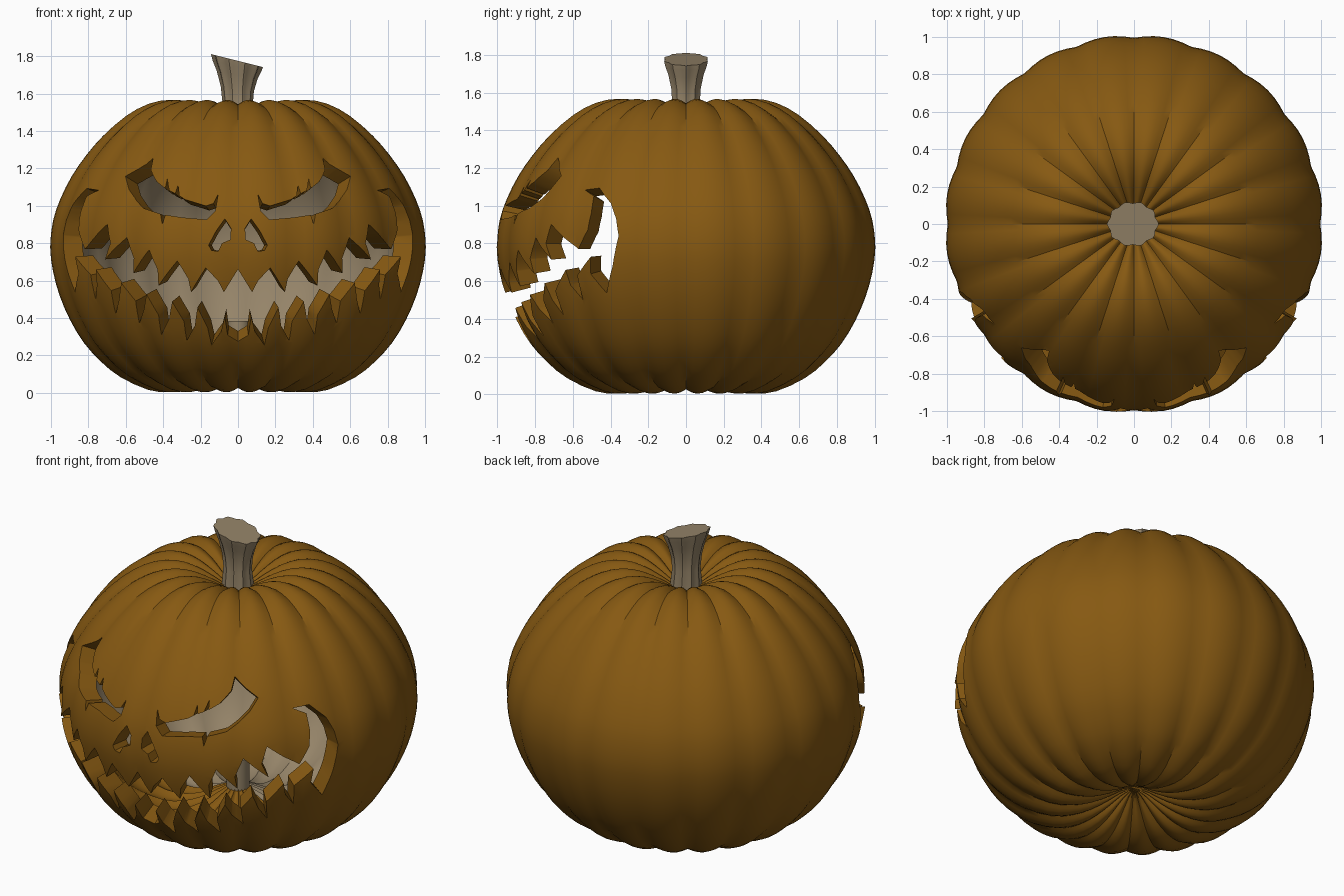
import bpy, bmesh, math
from mathutils import Vector, geometry

if "Cube" in bpy.data.objects:
    bpy.data.objects.remove(bpy.data.objects["Cube"])

CENTRE = Vector((0, 0, 0.78))


def material(name, rgb):
    m = bpy.data.materials.new(name)
    m.diffuse_color = (*rgb, 1)
    m.use_nodes = True
    m.node_tree.nodes["Principled BSDF"].inputs["Base Color"].default_value = m.diffuse_color
    return m


ORANGE = material("pumpkin_orange", (0.24, 0.1, 0.006))
TAN = material("dry_tan", (0.3, 0.23, 0.14))


def make_object(name, bm, mats):
    me = bpy.data.meshes.new(name)
    bm.to_mesh(me)
    bm.free()
    ob = bpy.data.objects.new(name, me)
    bpy.context.collection.objects.link(ob)
    for m in mats:
        me.materials.append(m)
    return ob


def smooth(ob, degrees):
    bpy.ops.object.select_all(action='DESELECT')
    ob.select_set(True)
    bpy.context.view_layer.objects.active = ob
    bpy.ops.object.shade_smooth_by_angle(angle=math.radians(degrees))


def loft(bm, rings, flip=False):
    """Skin closed rings and cap both ends."""
    vs = [[bm.verts.new(p) for p in ring] for ring in rings]
    faces = []
    for a, b in zip(vs, vs[1:]):
        n = len(a)
        for i in range(n):
            j = (i + 1) % n
            faces.append(bm.faces.new((a[i], a[j], b[j], b[i])))
    faces.append(bm.faces.new(vs[0][::-1]))
    faces.append(bm.faces.new(vs[-1]))
    if flip:
        bmesh.ops.reverse_faces(bm, faces=faces)
    return faces


# Body profile (radius, height), bottom to top
PROFILE = [(.03, .14), (.08, .12), (.15, .075), (.25, .027), (.36, .004), (.48, .016),
           (.63, .085), (.73, .165), (.82, .265), (.895, .39), (.95, .52), (.985, .65),
           (1, .78), (.985, .92), (.945, 1.04), (.885, 1.16), (.81, 1.27), (.72, 1.375),
           (.6, 1.48), (.48, 1.545), (.36, 1.567), (.25, 1.545), (.15, 1.495),
           (.08, 1.45), (.03, 1.43)]


def refine(pts, steps=2):
    """Catmull-Rom smoothing of the profile."""
    out = []
    for i in range(len(pts) - 1):
        p0, p1, p2, p3 = [Vector(pts[min(max(k, 0), len(pts) - 1)]) for k in range(i - 1, i + 3)]
        for s in range(steps):
            t = s / steps
            out.append(0.5 * (2 * p1 + (p2 - p0) * t + (2 * p0 - 5 * p1 + 4 * p2 - p3) * t * t
                              + (3 * p1 - p0 - 3 * p2 + p3) * t ** 3))
    return out + [Vector(pts[-1])]


FINE = refine(PROFILE)


def radius_at(z):
    for (r0, z0), (r1, z1) in zip(PROFILE[4:20], PROFILE[5:21]):
        if z0 <= z <= z1:
            return r0 + (r1 - r0) * (z - z0) / (z1 - z0)
    return 0.4


def shell_rings(scale, segments=120):
    """Twenty-lobed rings of the pumpkin, scaled about its centre."""
    rings = []
    for r, z in FINE:
        depth = (.016 + .022 * max(0, 1 - r)) * min(1, r / .15)
        ring = []
        for i in range(segments):
            a = 2 * math.pi * i / segments
            k = scale * (1 - depth * (1 - abs(math.sin(10 * a))))
            p = Vector((1.012 * r * math.cos(a), 1.012 * r * math.sin(a), z))
            ring.append(CENTRE + (p - CENTRE) * k)
        rings.append(ring)
    return rings


# Hollow pumpkin: outer skin and lighter inner wall
bm = bmesh.new()
loft(bm, shell_rings(1.0))
for f in loft(bm, shell_rings(0.89), flip=True):
    c = f.calc_center_median()
    f.material_index = 0 if (c.z < .3 and c.y < 0) else 1
pumpkin = make_object("pumpkin_shell", bm, [ORANGE, TAN])


def carve(name, outline):
    """Cut a front-view outline (x, z) through the wall, towards the centre."""
    pts = [Vector((math.asin(max(-1, min(1, x / radius_at(z)))), z)) for x, z in outline]
    loop = []
    for a, b in zip(pts, pts[1:] + pts[:1]):
        n = max(1, math.ceil((b - a).length / .07))
        loop += [a.lerp(b, i / n) for i in range(n)]
    if sum(a.cross(b) for a, b in zip(loop, loop[1:] + loop[:1])) < 0:
        loop.reverse()
    n = len(loop)
    grid = [Vector((i * .08 + .013, .2 + j * .08 + .007)) for i in range(-16, 17) for j in range(15)]
    vs, _, tris, *_ = geometry.delaunay_2d_cdt(
        loop + grid, [(i, (i + 1) % n) for i in range(n)], [list(range(n))], 1, 1e-5)
    bm = bmesh.new()
    layers = []
    for k in (.72, 1.12):
        layer = {}
        for i in {i for t in tris for i in t}:
            t, z = vs[i]
            r = radius_at(z)
            p = Vector((r * math.sin(t), -r * math.cos(t), z))
            layer[i] = bm.verts.new(CENTRE + (p - CENTRE) * k)
        layers.append(layer)
    inner, outer = layers
    edges = {(t[i], t[(i + 1) % len(t)]) for t in tris for i in range(len(t))}
    for t in tris:
        bm.faces.new([outer[i] for i in t])
        bm.faces.new([inner[i] for i in reversed(t)])
    for a, b in edges:
        if (b, a) not in edges:
            bm.faces.new((outer[b], outer[a], inner[a], inner[b]))
    bmesh.ops.recalc_face_normals(bm, faces=bm.faces)
    cutter = make_object(name, bm, [ORANGE])
    cutter.hide_render = True
    mod = pumpkin.modifiers.new(name, 'BOOLEAN')
    mod.operation = 'DIFFERENCE'
    mod.solver = 'EXACT'
    mod.object = cutter
    bpy.context.view_layer.objects.active = pumpkin
    bpy.ops.object.modifier_apply(modifier=name)
    bpy.data.objects.remove(cutter)


# Toothed grin: upper teeth, curled corner, lower teeth (right half, then mirrored)
MOUTH = [(0, .66), (.075, .54), (.105, .6), (.17, .67), (.25, .54), (.265, .61), (.325, .705),
         (.42, .575), (.425, .66), (.47, .765), (.56, .64), (.555, .72), (.595, .83),
         (.70, .715), (.675, .8), (.69, .9), (.76, .83), (.82, .77), (.845, .87), (.835, .96),
         (.805, 1.05), (.75, 1.085), (.80, 1.09), (.87, 1.01), (.91, .93), (.928, .84),
         (.91, .68), (.86, .54), (.845, .64), (.86, .73), (.79, .63), (.765, .5),
         (.75, .58), (.755, .66), (.67, .55), (.645, .425), (.63, .5), (.62, .59),
         (.55, .49), (.53, .37), (.50, .45), (.485, .53), (.42, .42), (.405, .315),
         (.365, .40), (.35, .49), (.29, .38), (.275, .275), (.23, .36), (.215, .46),
         (.16, .35), (.14, .26), (.09, .33), (.07, .41), (.055, .31), (0, .27)]
carve("mouth_cutter", MOUTH + [(-x, z) for x, z in MOUTH[-2:0:-1]])

# Slanted eyes with nicks, and nostrils
EYE = [(.455, 1.257), (.53, 1.2), (.597, 1.155), (.58, 1.085), (.545, 1.03), (.5, .985),
       (.41, .955), (.40, .90), (.385, .95), (.27, .935), (.165, .925), (.12, .97),
       (.105, 1.06), (.13, 1.01), (.17, .997), (.285, 1.035), (.315, 1.055), (.32, 1.11),
       (.335, 1.065), (.365, 1.08), (.375, 1.14), (.385, 1.09), (.43, 1.125), (.465, 1.19)]
NOSTRIL = [(.07, .93), (.115, .865), (.155, .79), (.14, .762), (.105, .757), (.085, .80),
           (.04, .82), (.038, .88)]
for side, s in (("left", -1), ("right", 1)):
    carve(side + "_eye_cutter", [(s * x, z) for x, z in EYE])
    carve(side + "_nostril_cutter", [(s * x, z) for x, z in NOSTRIL])
smooth(pumpkin, 35)

# Fluted stem with a slanted cut top
bm = bmesh.new()
rings = []
for t, r in ((0, .09), (.4, .076), (.6, .082), (.8, .1), (.92, .118), (1, .126)):
    ring = []
    for i in range(40):
        a = 2 * math.pi * i / 40
        k = r * (1 + .05 * math.cos(10 * a))
        x = k * math.cos(a) * (1 + .05 * t) - .006 * t
        y = k * math.sin(a) * (1 - .08 * t)
        ring.append((x, y, 1.4 + t * (.375 - .25 * x)))
    rings.append(ring)
loft(bm, rings)
smooth(make_object("stem", bm, [TAN]), 35)

# Candle standing on the inner floor
bm = bmesh.new()
loft(bm, [[(.065 * math.cos(math.pi * i / 12), .065 * math.sin(math.pi * i / 12), z)
           for i in range(24)] for z in (.17, .385)])
smooth(make_object("candle", bm, [TAN]), 35)
